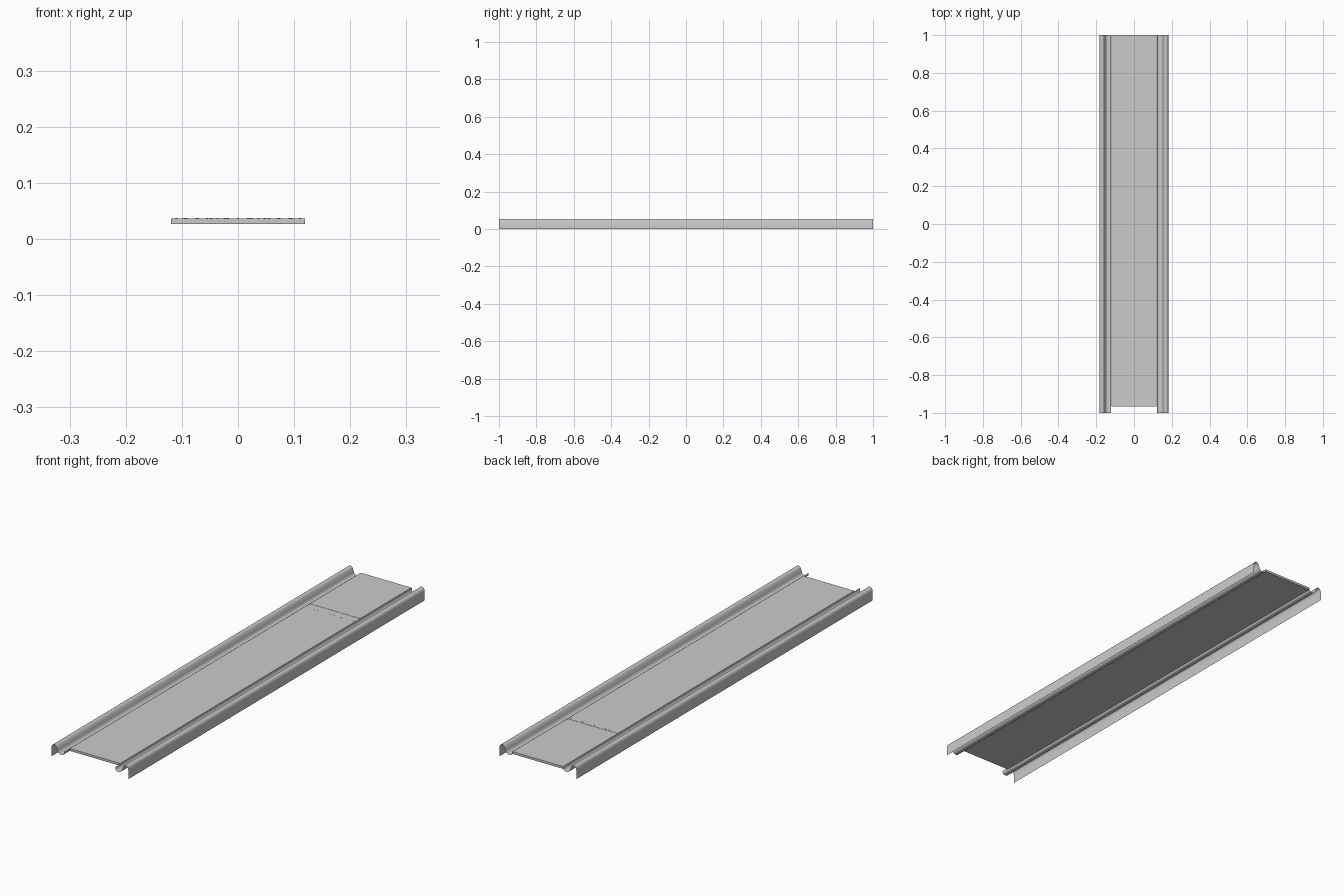
import bpy, bmesh

if "Cube" in bpy.data.objects:
    bpy.data.objects.remove(bpy.data.objects["Cube"])


def finish(name, bm):
    bmesh.ops.recalc_face_normals(bm, faces=bm.faces)
    mesh = bpy.data.meshes.new(name)
    bm.to_mesh(mesh)
    bm.free()
    obj = bpy.data.objects.new(name, mesh)
    bpy.context.collection.objects.link(obj)
    return obj


def slab(name, x, y0, y1, z0, z1):
    bm = bmesh.new()
    bmesh.ops.create_cube(bm, size=1)
    for v in bm.verts:
        v.co.x *= 2 * x
        v.co.y = y0 if v.co.y < 0 else y1
        v.co.z = z0 if v.co.z < 0 else z1
    return finish(name, bm)


def smooth_path(points, steps=4):
    # Catmull-Rom curve through the profile points
    pts = [points[0]] + points + [points[-1]]
    out = []
    for p0, p1, p2, p3 in zip(pts, pts[1:], pts[2:], pts[3:]):
        for i in range(steps):
            t = i / steps
            out.append([0.5 * (2 * b + (c - a) * t + (2 * a - 5 * b + 4 * c - d) * t * t
                               + (3 * b - a - 3 * c + d) * t ** 3)
                        for a, b, c, d in zip(p0, p1, p2, p3)])
    return out + [points[-1]]


def rail(name, side):
    # Thin folded sheet: outer wall, rounded crest, valley, lip beside the deck
    curve = [(0.182, 0.040), (0.179, 0.049), (0.170, 0.055), (0.161, 0.051),
             (0.155, 0.040), (0.151, 0.028), (0.144, 0.021), (0.134, 0.019),
             (0.125, 0.022), (0.121, 0.029), (0.121, 0.036)]
    profile = [(0.182, 0.0)] + smooth_path(curve)
    bm = bmesh.new()
    rows = [[bm.verts.new((side * x, y, z)) for x, z in profile] for y in (-1, 1)]
    for i in range(len(profile) - 1):
        bm.faces.new((rows[0][i], rows[0][i + 1], rows[1][i + 1], rows[1][i]))
    # Face the sheet upward and outward
    obj = finish(name, bm)
    if sum(p.normal.z * p.area for p in obj.data.polygons) < 0:
        obj.data.flip_normals()
    for p in obj.data.polygons:
        p.use_smooth = True
    return obj


def rivet_row(name, y, half_width, count):
    bm = bmesh.new()
    for i in range(count):
        x = -half_width + 2 * half_width * i / (count - 1)
        ring = bmesh.ops.create_cone(bm, cap_ends=True, segments=8, radius1=0.002,
                                     radius2=0.002, depth=0.0006)
        bmesh.ops.translate(bm, verts=ring["verts"], vec=(x, y, 0.0372))
    return finish(name, bm)


# Flat deck in two panels with a shallow seam between them
slab("main_deck", 0.119, -0.965, 0.63, 0.027, 0.037)
slab("deck_seam", 0.119, 0.63, 0.655, 0.027, 0.0362)
slab("rear_deck", 0.119, 0.655, 1.0, 0.027, 0.037)

# Fastener dots near the front end and the seam
rivet_row("front_rivets", -0.925, 0.095, 9)
rivet_row("seam_rivets", 0.62, 0.11, 13)

# Mirrored side rails
rail("left_rail", -1)
rail("right_rail", 1)
